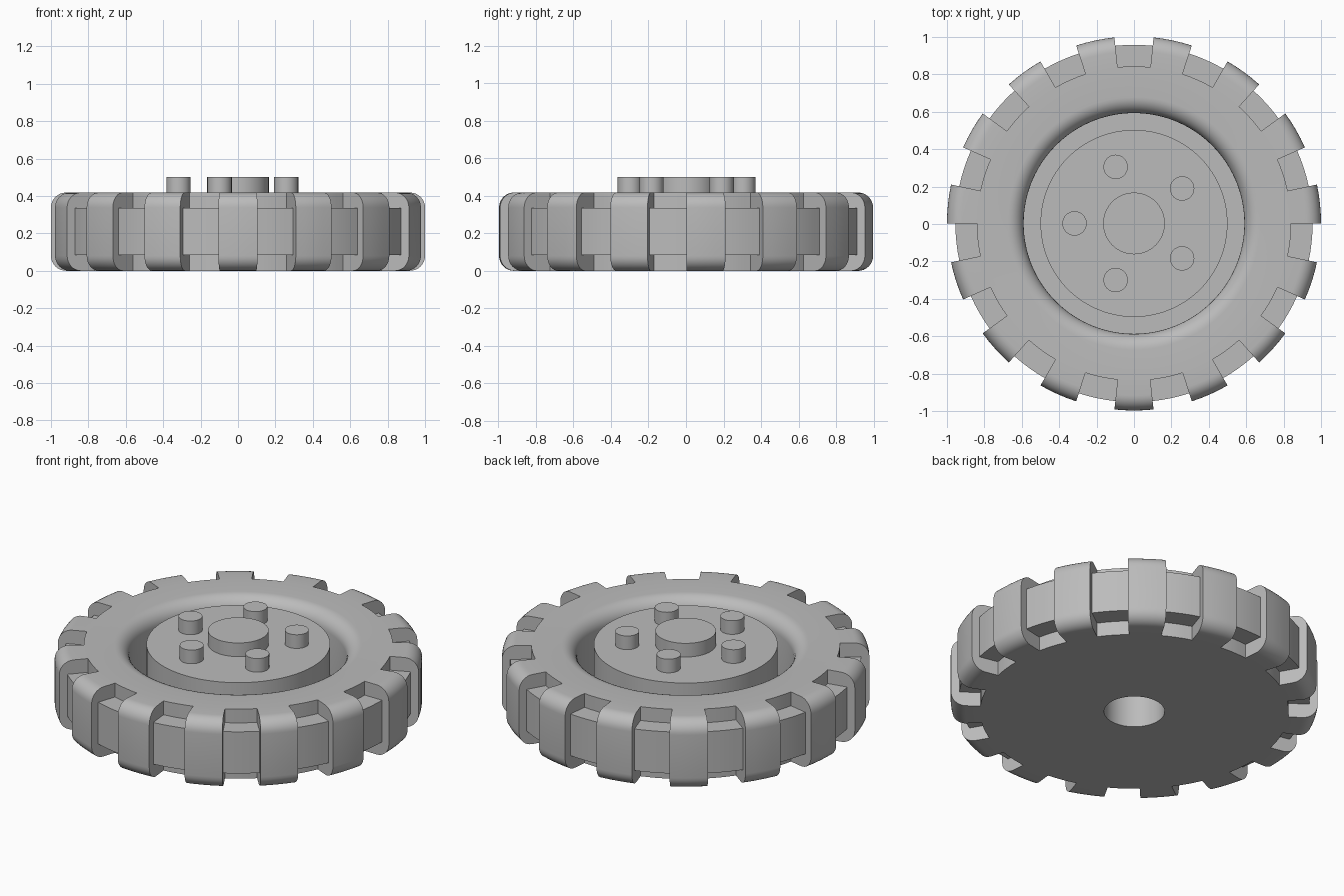
import bpy, bmesh
from math import sin, cos, pi, radians

if "Cube" in bpy.data.objects:
    bpy.data.objects.remove(bpy.data.objects["Cube"], do_unlink=True)

HEIGHT = 0.418       # tyre and hub top
CENTRE_Y = 0.003
LUGS = 15
STEPS = 4            # segments per half tread pitch
SEGMENTS = LUGS * 2 * STEPS

grey = bpy.data.materials.new("plain grey")
grey.use_nodes = True
grey.diffuse_color = (0.5, 0.5, 0.5, 1)
grey.node_tree.nodes["Principled BSDF"].inputs["Base Color"].default_value = (0.5, 0.5, 0.5, 1)


def arc(r, z, radius, start, end, count=8):
    """Points of a fillet in the radius-height plane."""
    angles = [radians(start + (end - start) * i / count) for i in range(count + 1)]
    return [(r + radius * cos(a), z + radius * sin(a)) for a in angles]


def ring_point(point, angle):
    r, z = point
    return (r * cos(angle), r * sin(angle), z)


def sweep(bm, profile, start, end, steps):
    """Revolve an open profile between two angles."""
    rows = []
    for i in range(steps + 1):
        angle = start + (end - start) * i / steps
        rows.append([bm.verts.new(ring_point(p, angle)) for p in profile])
    for a, b in zip(rows, rows[1:]):
        for j in range(len(profile) - 1):
            bm.faces.new((a[j], b[j], b[j + 1], a[j + 1]))


def finish(bm, name, x=0, y=0):
    bmesh.ops.remove_doubles(bm, verts=bm.verts, dist=0.0001)
    bmesh.ops.dissolve_degenerate(bm, edges=bm.edges, dist=0.0001)
    bmesh.ops.recalc_face_normals(bm, faces=bm.faces)
    mesh = bpy.data.meshes.new(name)
    bm.to_mesh(mesh)
    bm.free()
    mesh.materials.append(grey)
    obj = bpy.data.objects.new(name, mesh)
    obj.location = (x, y + CENTRE_Y, 0)
    bpy.context.collection.objects.link(obj)
    bpy.ops.object.select_all(action='DESELECT')
    obj.select_set(True)
    bpy.context.view_layer.objects.active = obj
    bpy.ops.object.shade_smooth_by_angle(angle=radians(30))
    return obj


def lathe(name, profile, segments, x=0, y=0):
    bm = bmesh.new()
    sweep(bm, profile, 0, 2 * pi, segments)
    return finish(bm, name, x, y)


# Tyre: continuous inner wall and underside, then alternating lugs and notches
bm = bmesh.new()
ROOT = 0.84
inner = [(ROOT, HEIGHT)] + arc(0.675, HEIGHT - 0.085, 0.085, 90, 180)
inner += [(0.59, 0.085), (0.5, 0.085), (0.5, 0), (ROOT, 0)]
sweep(bm, inner, 0, 2 * pi, SEGMENTS)

FILLET = 0.08
lug = [(ROOT, 0)] + arc(1 - FILLET, FILLET, FILLET, -90, 0)
lug += arc(1 - FILLET, HEIGHT - FILLET, FILLET, 0, 90) + [(ROOT, HEIGHT)]
notch = [(ROOT, 0), (ROOT, 0.085), (0.955, 0.085),
         (0.955, 0.335), (ROOT, 0.335), (ROOT, HEIGHT)]
side = lug + notch[-2:0:-1]

half_pitch = pi / LUGS
for k in range(2 * LUGS):
    start = k * half_pitch
    sweep(bm, notch if k % 2 else lug, start, start + half_pitch, STEPS)
    bm.faces.new([bm.verts.new(ring_point(p, start)) for p in side])
finish(bm, "tyre")

# Hub with a blind axle hole underneath
lathe("hub", [(0, 0.36), (0.165, 0.36), (0.165, 0), (0.5, 0),
              (0.5, HEIGHT), (0, HEIGHT)], SEGMENTS)


# Axle cap and wheel studs
def peg(name, radius, x=0, y=0, segments=48):
    lathe(name, [(0, HEIGHT - 0.02), (radius, HEIGHT - 0.02), (radius, 0.5), (0, 0.5)],
          segments, x, y)


peg("axle_cap", 0.165, segments=64)
for i in range(5):
    angle = radians(36 + 72 * i)
    peg(f"wheel_stud_{i + 1}", 0.065, 0.318 * cos(angle), 0.318 * sin(angle))
